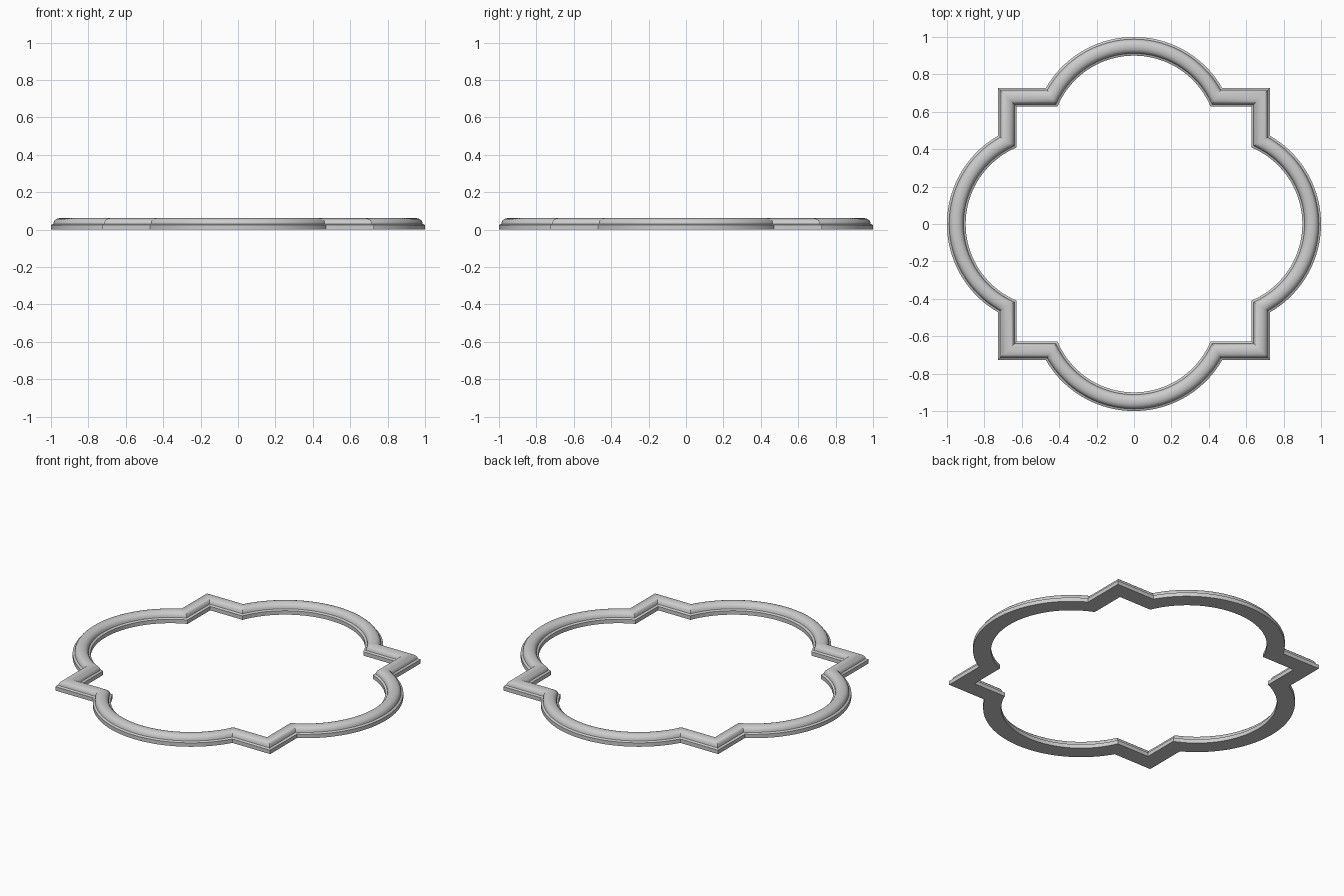
import bpy, bmesh, math

if "Cube" in bpy.data.objects:
    bpy.data.objects.remove(bpy.data.objects["Cube"])

# Outline: square with a concentric-offset round lobe on every side
SQUARE, LOBE_R, LOBE_C, WIDTH, STEPS = 0.728, 0.544, 0.456, 0.10, 40

# Moulding cross-section (inset from outer edge, height): stepped foot + rounded bead
half = [(0, 0), (0, 0.024), (0.007, 0.028), (0.012, 0.030), (0.014, 0.040),
        (0.019, 0.049), (0.027, 0.056), (0.038, 0.060)]
profile = half + [(0.05, 0.0615)] + [(WIDTH - d, z) for d, z in reversed(half)]


def outline(inset):
    """Closed loop of the frame outline, inset by a distance."""
    r, s = LOBE_R - inset, SQUARE - inset
    a0 = math.asin((s - LOBE_C) / r)
    side = [(s, s)]
    for i in range(STEPS + 1):
        a = a0 + (math.pi - 2 * a0) * i / STEPS
        side.append((r * math.cos(a), LOBE_C + r * math.sin(a)))
    pts = []
    for k in range(4):
        c, n = round(math.cos(k * math.pi / 2)), round(math.sin(k * math.pi / 2))
        pts += [(x * c - y * n, x * n + y * c) for x, y in side]
    return pts


# Quatrefoil moulding: one ring per profile point, bridged all round
bm = bmesh.new()
rings = [[bm.verts.new((x, y, z)) for x, y in outline(d)] for d, z in profile]
n = len(rings[0])
for j, ring in enumerate(rings):
    nxt = rings[(j + 1) % len(rings)]
    for i in range(n):
        k = (i + 1) % n
        bm.faces.new((ring[i], ring[k], nxt[k], nxt[i]))
bmesh.ops.recalc_face_normals(bm, faces=bm.faces)

mesh = bpy.data.meshes.new("quatrefoil_frame")
bm.to_mesh(mesh)
bm.free()
frame = bpy.data.objects.new("quatrefoil_frame", mesh)
bpy.context.collection.objects.link(frame)
bpy.context.view_layer.objects.active = frame
frame.select_set(True)
bpy.ops.object.shade_smooth_by_angle(angle=math.radians(30))
